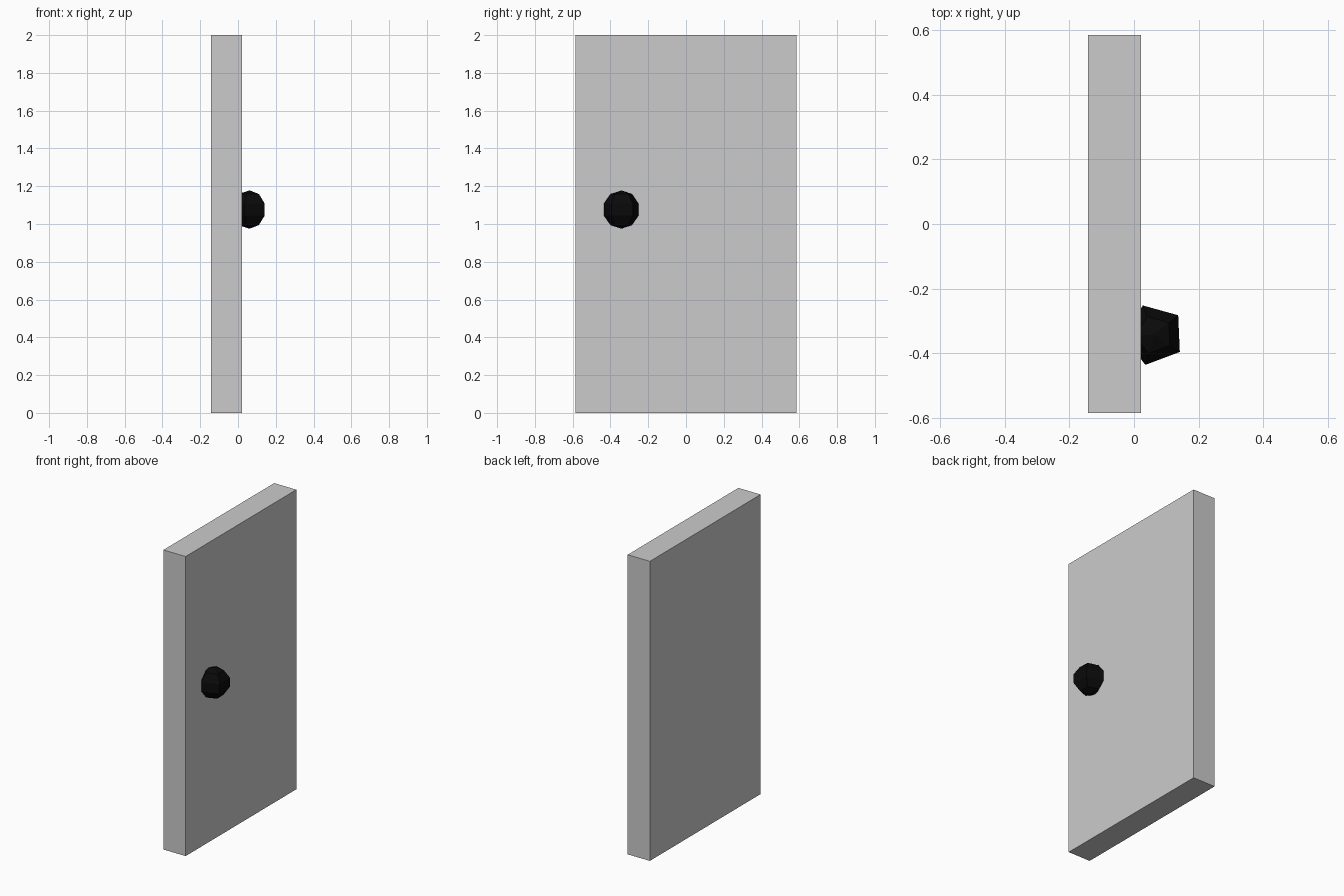
import bpy, bmesh, math
from mathutils import Matrix

if "Cube" in bpy.data.objects:
    bpy.data.objects.remove(bpy.data.objects["Cube"])


def make_object(name, bm):
    mesh = bpy.data.meshes.new(name)
    bm.to_mesh(mesh)
    bm.free()
    obj = bpy.data.objects.new(name, mesh)
    bpy.context.collection.objects.link(obj)
    return obj


# Door panel: plain slab
X0, X1, HALF_WIDTH, HEIGHT = -0.142, 0.022, 0.584, 2.0
bm = bmesh.new()
bmesh.ops.create_cube(bm, size=1)
bmesh.ops.scale(bm, vec=(X1 - X0, 2 * HALF_WIDTH, HEIGHT), verts=bm.verts)
bmesh.ops.translate(bm, vec=((X0 + X1) / 2, 0, HEIGHT / 2), verts=bm.verts)
make_object("door_panel", bm)

# Knob: five-sided low-poly sphere, partly sunk into the panel
bm = bmesh.new()
bmesh.ops.create_uvsphere(bm, u_segments=5, v_segments=5, radius=0.1015)
ring = next(v for v in bm.verts if v.co.xy.length > 0.09)
turn = math.radians(182.5) - math.atan2(ring.co.y, ring.co.x)
bmesh.ops.rotate(bm, cent=(0, 0, 0), matrix=Matrix.Rotation(turn, 3, 'Z'), verts=bm.verts)
bmesh.ops.translate(bm, vec=(0.061, -0.342, 1.0765), verts=bm.verts)
knob = make_object("door_knob", bm)

black = bpy.data.materials.new("black")
black.diffuse_color = (0.003, 0.003, 0.003, 1)
black.use_nodes = True
black.node_tree.nodes["Principled BSDF"].inputs["Base Color"].default_value = black.diffuse_color
knob.data.materials.append(black)
